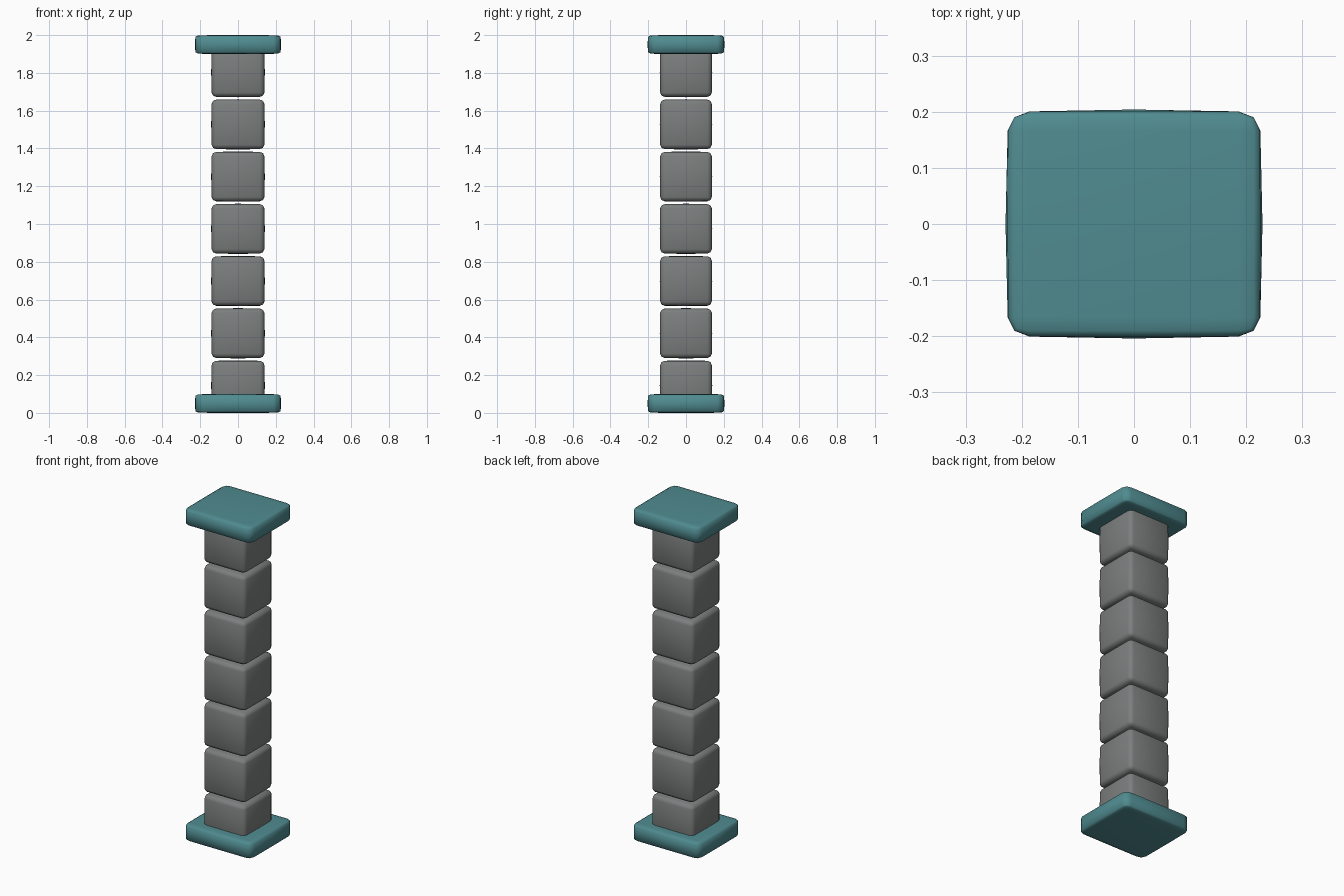
import bpy, bmesh

cube = bpy.data.objects.get("Cube")
if cube:
    bpy.data.objects.remove(cube, do_unlink=True)


def material(name, rgb):
    m = bpy.data.materials.new(name)
    m.use_nodes = True
    m.diffuse_color = (*rgb, 1)
    m.node_tree.nodes["Principled BSDF"].inputs["Base Color"].default_value = (*rgb, 1)
    return m


stone = material("grey stone", (0.2, 0.21, 0.21))
teal = material("teal stone", (0.08, 0.26, 0.28))


def pillow_block(name, size, z, mat):
    """Rounded box with gently swollen sides; size holds half extents."""
    bm = bmesh.new()
    bmesh.ops.create_cube(bm, size=2)
    bmesh.ops.bevel(bm, geom=bm.edges[:], offset=0.17, segments=2,
                    profile=0.5, affect='EDGES')
    # cut every side through its middle so it can swell
    for axis in range(3):
        normal = [0, 0, 0]
        normal[axis] = 1
        bmesh.ops.bisect_plane(bm, geom=bm.verts[:] + bm.edges[:] + bm.faces[:],
                               plane_co=(0, 0, 0), plane_no=normal)
    for v in bm.verts:
        old = v.co.copy()
        for i in range(3):
            a, b = old[(i + 1) % 3], old[(i + 2) % 3]
            swell = 0.02 * (1 - abs(a)) * (1 - abs(b))
            v.co[i] = old[i] * (0.98 + swell) * size[i]
    for f in bm.faces:
        f.smooth = True
    bmesh.ops.recalc_face_normals(bm, faces=bm.faces[:])
    mesh = bpy.data.meshes.new(name)
    bm.to_mesh(mesh)
    bm.free()
    mesh.materials.append(mat)
    ob = bpy.data.objects.new(name, mesh)
    ob.location.z = z
    bpy.context.collection.objects.link(ob)
    return ob


# stacked shaft blocks
for i in range(7):
    pillow_block(f"shaft_block_{i + 1}", (0.142, 0.139, 0.133), 0.145 + 0.2765 * i, stone)

# base and capital slabs
slab = (0.229, 0.204, 0.05)
pillow_block("base_slab", slab, 0.05, teal)
pillow_block("capital_slab", slab, 1.95, teal)
